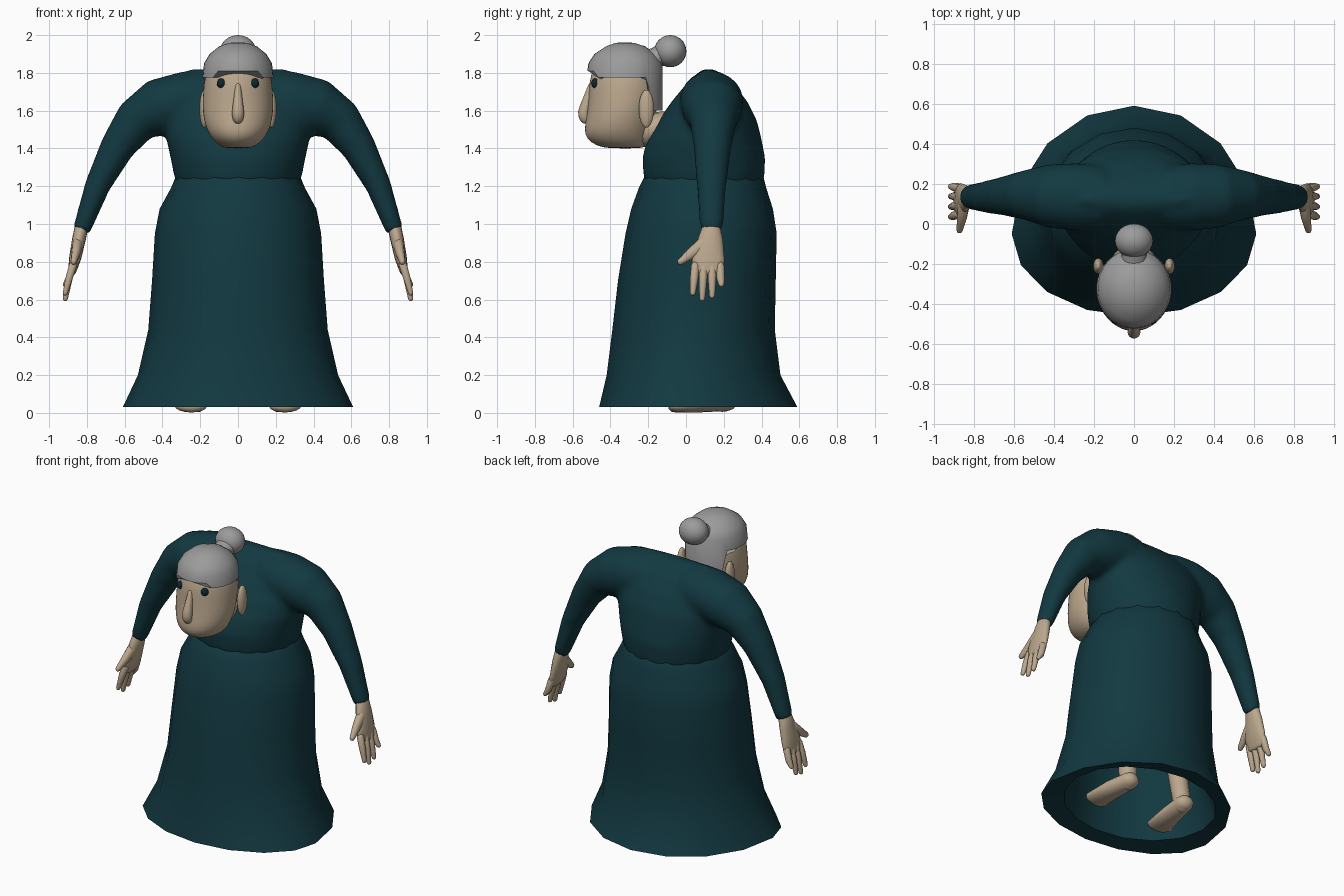
import bpy, bmesh
from math import sin, cos, pi, radians
from mathutils import Vector

old = bpy.data.objects.get("Cube")
if old:
    bpy.data.objects.remove(old)


def material(name, rgb):
    m = bpy.data.materials.new(name)
    m.use_nodes = True
    m.diffuse_color = (*rgb, 1)
    m.node_tree.nodes["Principled BSDF"].inputs["Base Color"].default_value = (*rgb, 1)
    return m


TEAL = material("dark teal cloth", (0.006, 0.04, 0.052))
SKIN = material("skin", (0.5, 0.39, 0.27))
GREY = material("grey hair", (0.33, 0.33, 0.33))
DARK = material("eye dark", (0.004, 0.02, 0.027))
X, Y = Vector((1, 0, 0)), Vector((0, 1, 0))


def stack(levels, n=24):
    """Horizontal egg-shaped rings: z, half width, front y, back y, widest y."""
    rings = []
    for z, w, front, back, *mid in levels:
        c = mid[0] if mid else (front + back) / 2
        ring = []
        for i in range(n):
            a = 2 * pi * i / n
            depth = back - c if cos(a) > 0 else c - front
            ring.append(Vector((w * sin(a), c + depth * cos(a), z)))
        rings.append(ring)
    return rings


def tube(path, side, n=16, rounded=True):
    """Elliptical rings along a path: x, y, z, radius along side, other radius."""
    pts = [(Vector(p[:3]), p[3], p[4]) for p in path]
    if rounded:
        for end, prev in ((0, 1), (-1, -2)):
            c, a, b = pts[end]
            d = (c - pts[prev][0]).normalized() * min(a, b)
            extra = [(c + d * 0.6, a * 0.8, b * 0.8), (c + d * 0.95, a * 0.35, b * 0.35)]
            pts = extra[::-1] + pts if end == 0 else pts + extra
    rings = []
    for i, (c, a, b) in enumerate(pts):
        t = (pts[min(i + 1, len(pts) - 1)][0] - pts[max(i - 1, 0)][0]).normalized()
        u = (side - t * side.dot(t)).normalized()
        v = t.cross(u)
        rings.append([c + u * a * cos(2 * pi * k / n) + v * b * sin(2 * pi * k / n) for k in range(n)])
    return rings


def build(name, parts, mat, flip=1, angle=60, detail=0):
    """Skin each list of rings into a closed shell."""
    bm = bmesh.new()
    for rings in parts:
        rows = [[bm.verts.new((p.x * flip, p.y, p.z)) for p in r] for r in rings]
        for r, s in zip(rows, rows[1:]):
            for i in range(len(r)):
                j = (i + 1) % len(r)
                bm.faces.new((r[i], r[j], s[j], s[i]))
        bm.faces.new(rows[0])
        bm.faces.new(rows[-1])
    bmesh.ops.recalc_face_normals(bm, faces=bm.faces)
    me = bpy.data.meshes.new(name)
    bm.to_mesh(me)
    bm.free()
    me.materials.append(mat)
    ob = bpy.data.objects.new(name, me)
    bpy.context.collection.objects.link(ob)
    if detail:
        ob.modifiers.new("round", "SUBSURF").levels = detail
        ob.modifiers["round"].render_levels = detail
    smooth(ob, angle)
    return ob


def smooth(ob, angle=60):
    bpy.ops.object.select_all(action="DESELECT")
    ob.select_set(True)
    bpy.context.view_layer.objects.active = ob
    bpy.ops.object.shade_smooth_by_angle(angle=radians(angle))


def ball(name, loc, scale, mat):
    bpy.ops.mesh.primitive_uv_sphere_add(segments=24, ring_count=16, radius=1, location=loc)
    ob = bpy.context.object
    ob.name = name
    ob.scale = scale
    ob.data.materials.append(mat)
    smooth(ob)


# Skirt: hollow inside first, then the hem, then the outside up to the waist
inside = [(1.1, .3, -.2, .36), (.6, .4, -.3, .41), (.25, .44, -.34, .42), (.05, .5, -.36, .47)]
outside = [(.03, .61, -.46, .59, -.05), (.2, .53, -.42, .5, 0), (.44, .475, -.39, .47),
           (.7, .455, -.36, .475), (.95, .44, -.32, .48), (1.08, .415, -.29, .46),
           (1.19, .355, -.25, .425), (1.25, .33, -.22, .41), (1.27, .3, -.19, .38)]
build("skirt", [stack(inside + outside, 16)], TEAL, angle=50)

# Bodice and sleeves, fused into one smooth garment
bodice = stack([(1.18, .31, -.2, .4), (1.25, .338, -.225, .415), (1.35, .358, -.232, .42),
                (1.45, .38, -.205, .4), (1.55, .39, -.145, .375), (1.65, .38, -.075, .325),
                (1.74, .36, .0, .25), (1.795, .32, .055, .19), (1.818, .26, .09, .15)], 32)
sleeve = tube([(.15, .13, 1.655, .16, .158), (.28, .135, 1.65, .17, .158), (.42, .14, 1.615, .16, .155),
               (.54, .145, 1.545, .125, .12), (.64, .14, 1.405, .1, .092),
               (.745, .135, 1.2, .079, .068), (.83, .135, .962, .06, .048)], Y, 20, False)
mirrored = [[Vector((-p.x, p.y, p.z)) for p in r] for r in sleeve]
top = build("bodice_and_sleeves", [bodice, sleeve, mirrored], TEAL)
fuse = top.modifiers.new("fuse", "REMESH")
fuse.mode = "VOXEL"
fuse.voxel_size = 0.018
fuse.use_smooth_shade = True
relax = top.modifiers.new("relax", "SMOOTH")
relax.factor = 0.5
relax.iterations = 8

# Head, nose and neck
build("head", [stack([(1.4, .05, -.4, -.24), (1.41, .095, -.47, -.21), (1.45, .14, -.53, -.19),
                      (1.5, .168, -.54, -.18), (1.56, .184, -.53, -.165), (1.63, .19, -.52, -.145),
                      (1.71, .185, -.515, -.135), (1.79, .178, -.51, -.135),
                      (1.88, .13, -.46, -.18), (1.9, .08, -.4, -.24)])], SKIN, detail=1)
build("nose", [tube([(0, -.5, 1.73, .016, .02), (0, -.52, 1.66, .024, .026),
                     (0, -.546, 1.585, .035, .035), (0, -.535, 1.56, .03, .03)], X)], SKIN, detail=1)
build("neck", [tube([(0, -.26, 1.5, .1, .09), (0, .02, 1.5, .11, .1)], X)], SKIN)

# Hair cap: the lowest ring is the hairline, dropping towards the nape
rings = stack([(1.79, .188, -.522, -.125), (1.85, .18, -.517, -.125), (1.9, .15, -.485, -.16),
               (1.94, .1, -.425, -.215), (1.958, .05, -.375, -.27), (1.962, .015, -.34, -.31)], 32)
for p in rings[0]:
    p.z = 1.81 if p.y < -.47 else 1.775 if p.y < -.2 else 1.6
build("hair_cap", [rings], GREY, angle=70)
ball("hair_bun", (0, -.083, 1.915), (.095, .085, .085), GREY)
build("bun_base", [tube([(0, -.24, 1.84, .1, .08), (0, -.16, 1.88, .062, .055),
                         (0, -.1, 1.91, .07, .06)], X)], GREY)

for label, s in (("left", 1), ("right", -1)):
    ball(label + "_eye", (s * .088, -.478, 1.745), (.024, .024, .026), DARK)
    ball(label + "_ear", (s * .178, -.21, 1.61), (.026, .04, .1), SKIN)

    # Hand: palm, four fingers and a thumb
    parts = [tube([(.828, .135, .985, .048, .036), (.842, .13, .92, .066, .036),
                   (.862, .118, .82, .086, .032), (.878, .115, .75, .085, .022)], Y)]
    for y, tip_y, tip_z in ((.05, .036, .635), (.094, .086, .605), (.138, .138, .62), (.18, .187, .68)):
        parts.append(tube([(.874, y, .78, .023, .022), (.895, (y + tip_y) / 2, .71, .022, .02),
                           (.914, tip_y, tip_z, .015, .014)], Y, 10))
    parts.append(tube([(.848, .1, .9, .03, .04), (.858, .03, .845, .024, .03),
                       (.87, -.03, .8, .016, .018)], X, 10))
    build(label + "_hand", parts, SKIN, s)

    # Bare foot and leg
    foot = tube([(.215, .22, .06, .06, .05), (.235, .08, .055, .07, .052),
                 (.25, -.06, .035, .085, .033)], X)
    for ring in foot:
        for p in ring:
            p.z = max(p.z, 0.005 if p.y > .1 else 0)
    leg = tube([(.215, .2, .06, .055, .055), (.2, .17, .3, .06, .06), (.17, .1, .9, .085, .085)], Y)
    build(label + "_foot_and_leg", [foot, leg], SKIN, s)
